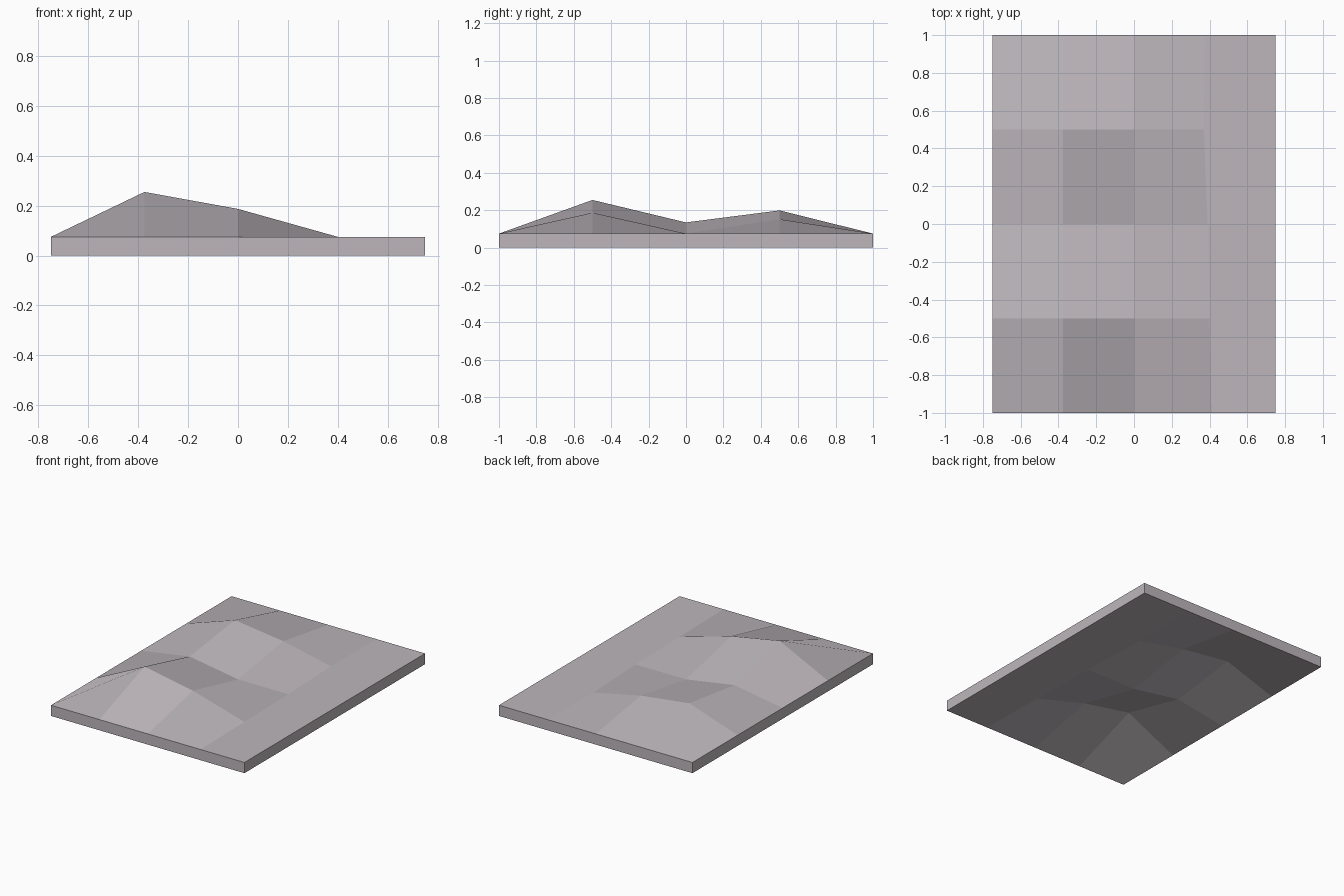
import bpy

if "Cube" in bpy.data.objects:
    bpy.data.objects.remove(bpy.data.objects["Cube"])

# Regular 5 x 5 layout of the terrain slab
XS = [-0.75, -0.375, 0.0, 0.375, 0.75]
YS = [-1.0, -0.5, 0.0, 0.5, 1.0]
THICK = 0.075
# Hill heights above the flat border, keyed by (column, row)
HILLS = {(1, 1): 0.18, (2, 1): 0.112, (1, 2): 0.06, (1, 3): 0.124, (2, 3): 0.077}
# The right foot of the hills wanders slightly from front to back
FOOT_X = [0.41, 0.40, 0.39, 0.37, 0.375]
N = 5


def sheet(z):
    return [(FOOT_X[j] if i == 3 else XS[i], YS[j], z + HILLS.get((i, j), 0.0))
            for j in range(N) for i in range(N)]


# Underside sheet followed by the top sheet
verts = sheet(0.0) + sheet(THICK)
faces = []
for j in range(N - 1):
    for i in range(N - 1):
        a = j * N + i
        quad = (a, a + 1, a + N + 1, a + N)
        faces.append(tuple(v + N * N for v in quad))
        faces.append((quad[0], quad[3], quad[2], quad[1]))

# Side walls around the border
rim = ([i for i in range(N - 1)] + [j * N + N - 1 for j in range(N - 1)]
       + [N * N - 1 - i for i in range(N - 1)] + [j * N for j in range(N - 1, 0, -1)])
for k, a in enumerate(rim):
    b = rim[(k + 1) % len(rim)]
    faces.append((a, b, b + N * N, a + N * N))

mesh = bpy.data.meshes.new("terrain_slab")
mesh.from_pydata(verts, [], faces)
mesh.update()

# Single stone colour
stone = bpy.data.materials.new("mauve grey stone")
stone.diffuse_color = (0.51, 0.47, 0.50, 1.0)
stone.use_nodes = True
stone.node_tree.nodes["Principled BSDF"].inputs["Base Color"].default_value = stone.diffuse_color
mesh.materials.append(stone)

slab = bpy.data.objects.new("terrain_slab", mesh)
bpy.context.collection.objects.link(slab)
